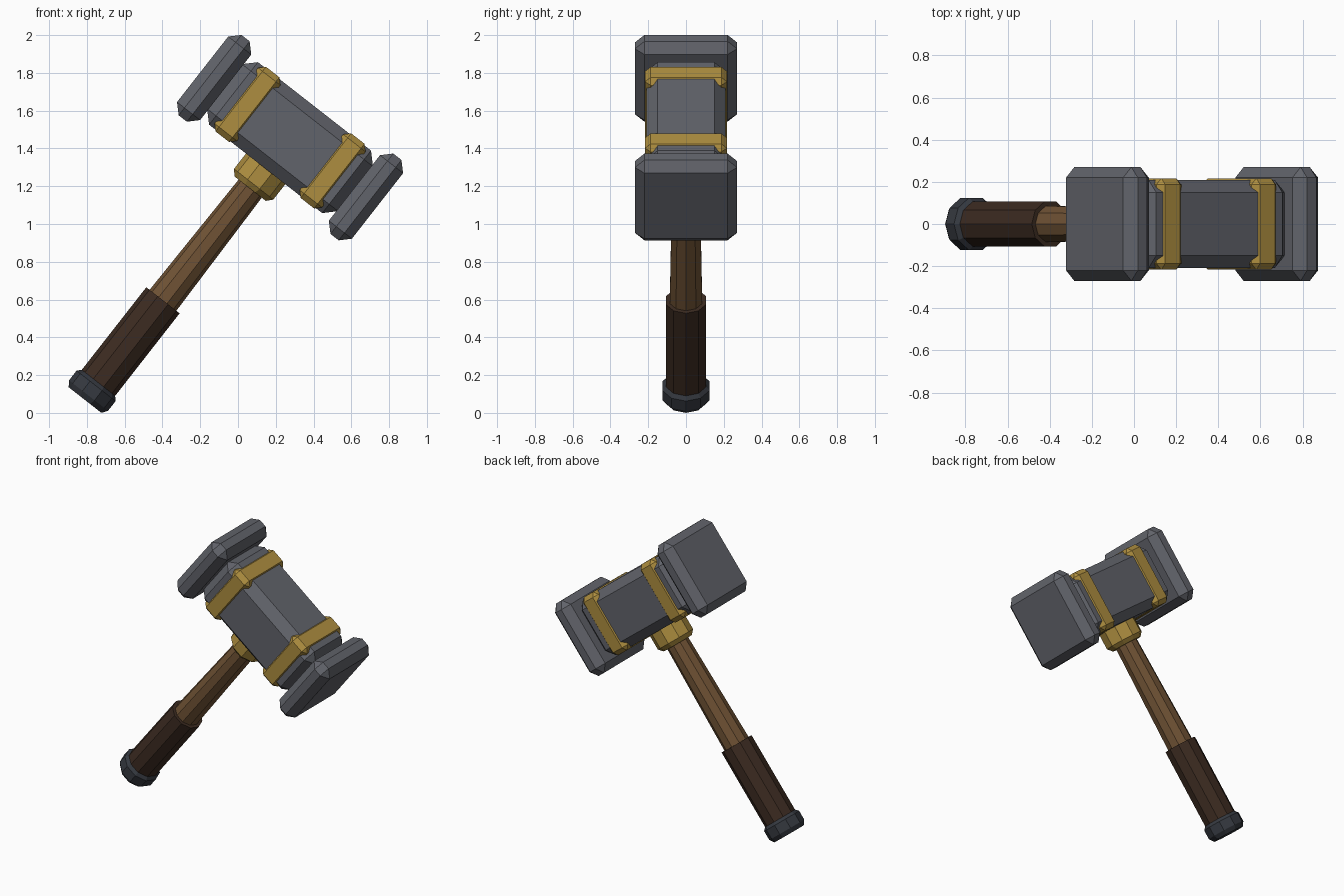
import bpy, bmesh, math
from mathutils import Matrix

if "Cube" in bpy.data.objects:
    bpy.data.objects.remove(bpy.data.objects["Cube"])

# The hammer is built upright (handle along z, head along x), then leaned over
LEAN = Matrix.Rotation(math.radians(38), 4, 'Y') @ Matrix.Translation((-0.68, 0, 0))
HEAD_Z = 1.318


def material(name, rgb):
    m = bpy.data.materials.new(name)
    m.diffuse_color = (*rgb, 1)
    m.use_nodes = True
    m.node_tree.nodes["Principled BSDF"].inputs["Base Color"].default_value = m.diffuse_color
    return m


STEEL = material("steel", (0.12, 0.125, 0.145))
GOLD = material("gold", (0.42, 0.27, 0.05))
WOOD = material("wood", (0.16, 0.085, 0.035))
LEATHER = material("leather", (0.045, 0.024, 0.015))
IRON = material("dark_iron", (0.035, 0.04, 0.05))


def finish(name, bm, mat):
    bmesh.ops.recalc_face_normals(bm, faces=bm.faces)
    me = bpy.data.meshes.new(name)
    bm.to_mesh(me)
    bm.free()
    me.materials.append(mat)
    ob = bpy.data.objects.new(name, me)
    bpy.context.collection.objects.link(ob)
    ob.matrix_world = LEAN


def chamfer_box(name, x, length, width, bevel, mat):
    """Box centred on the head axis with all edges chamfered."""
    bm = bmesh.new()
    m = Matrix.Translation((x, 0, HEAD_Z)) @ Matrix.Diagonal((length, width, width, 1))
    bmesh.ops.create_cube(bm, size=1, matrix=m)
    bmesh.ops.bevel(bm, geom=bm.edges[:], offset=bevel, offset_type='OFFSET',
                    segments=1, affect='EDGES', profile=0.5)
    finish(name, bm, mat)


def turned(name, profile, mat, sides=10):
    """Ten-sided lathe of (radius, z) points with flat caps."""
    bm = bmesh.new()
    rings = [[bm.verts.new((r * math.cos(2 * math.pi * i / sides),
                            r * math.sin(2 * math.pi * i / sides), z))
              for i in range(sides)] for r, z in profile]
    for a, b in zip(rings, rings[1:]):
        for i in range(sides):
            j = (i + 1) % sides
            bm.faces.new((a[i], a[j], b[j], b[i]))
    bm.faces.new(rings[0])
    bm.faces.new(rings[-1])
    finish(name, bm, mat)


# Head: central body, two striking blocks, two bands
chamfer_box("head_body", 0, 0.88, 0.42, 0.06, STEEL)
for side, s in (("left", -1), ("right", 1)):
    chamfer_box(side + "_striking_block", s * 0.51, 0.155, 0.54, 0.05, STEEL)
    chamfer_box(side + "_band", s * 0.286, 0.15, 0.434, 0.03, GOLD)

# Handle: shaft, collar under the head, grip and pommel
turned("shaft", [(0.10, -0.40), (0.075, 1.15)], WOOD)
turned("collar", [(0.105, 0.975), (0.132, 1.005), (0.132, 1.11), (0.115, 1.135)], GOLD)
turned("grip", [(0.112, -0.37), (0.112, 0.225)], LEATHER)
turned("pommel", [(0.11, -0.445), (0.131, -0.415), (0.131, -0.35), (0.108, -0.325)], IRON)
